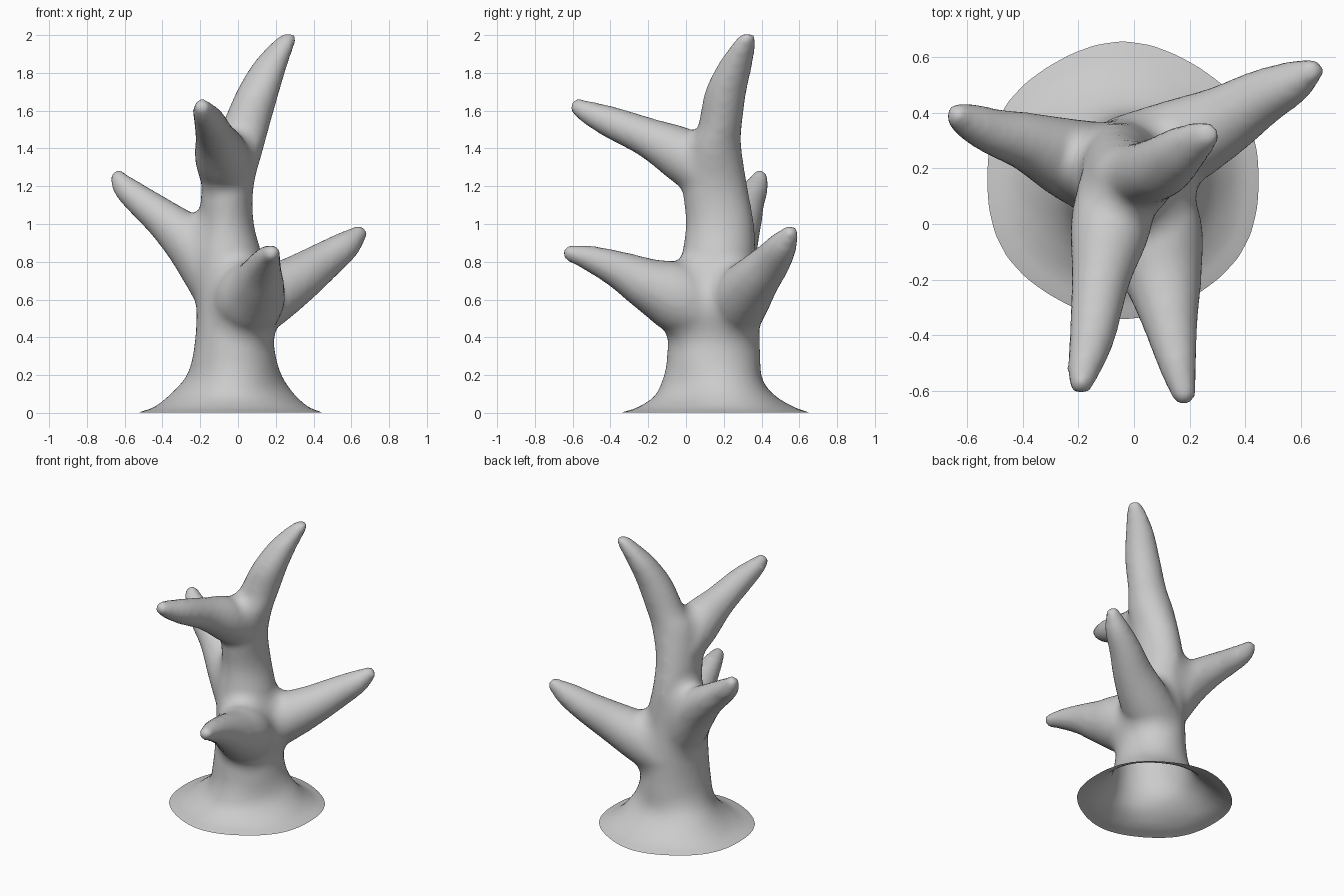
import bpy, bmesh, math
from mathutils import Vector

if "Cube" in bpy.data.objects:
    bpy.data.objects.remove(bpy.data.objects["Cube"])

SIDES = 32

def spline(rows, steps=4):
    """Catmull-Rom interpolation through rows of numbers."""
    out = []
    n = len(rows)
    for i in range(n - 1):
        a, b, c, d = rows[max(i - 1, 0)], rows[i], rows[i + 1], rows[min(i + 2, n - 1)]
        for s in range(steps):
            t = s / steps
            out.append([0.5 * (2 * q + (r - p) * t + (2 * p - 5 * q + 4 * r - w) * t * t
                               + (3 * q - p - 3 * r + w) * t ** 3)
                        for p, q, r, w in zip(a, b, c, d)])
    out.append(list(rows[-1]))
    return out

def loft(bm, rings):
    """Closed skin through rings of points."""
    vs = [[bm.verts.new(p) for p in ring] for ring in rings]
    for lo, hi in zip(vs, vs[1:]):
        for i in range(SIDES):
            j = (i + 1) % SIDES
            bm.faces.new((lo[i], lo[j], hi[j], hi[i]))
    bm.faces.new(vs[0][::-1])
    bm.faces.new(vs[-1])

def trunk(bm, rows):
    rings = []
    for x, y, z, rx, ry in spline(rows):
        w = 0.06 * max(0, 1 - abs(z - 0.14) / 0.14)   # root buttresses
        rim = 0.012 if z < 0.06 else 0                # wavy foot
        ring = []
        for i in range(SIDES):
            a = math.tau * i / SIDES
            k = 1 - w * math.cos(3 * (a + math.pi / 6)) + rim * math.cos(6 * a + 3.1)
            ring.append((x + rx * k * math.cos(a), y + ry * k * math.sin(a), z))
        rings.append(ring)
    loft(bm, rings)

def branch(bm, rows):
    pts = spline(rows)
    rings = []
    for i, (x, y, z, r) in enumerate(pts):
        t = Vector(pts[min(i + 1, len(pts) - 1)][:3]) - Vector(pts[max(i - 1, 0)][:3])
        t.normalize()
        u = t.cross(Vector((0, 0, 1))).normalized()
        v = u.cross(t)
        c = Vector((x, y, z))
        rings.append([c + r * (-u * math.cos(a) + v * math.sin(a))
                      for a in (math.tau * k / SIDES for k in range(SIDES))])
    # rounded tip
    c, r = Vector(pts[-1][:3]), pts[-1][3]
    last = rings[-1]
    for ang in (0.5, 1.0, 1.35):
        rings.append([c + (p - c) * math.cos(ang) + t * r * math.sin(ang) for p in last])
    loft(bm, rings)

def fill_creases(bm, rounds):
    """Relax only the hollow spots, so joints get wide fillets."""
    links = [(v, [e.other_vert(v) for e in v.link_edges]) for v in bm.verts if v.co.z > 0.28]
    for n in range(rounds):
        if n % 5 == 0:
            bm.normal_update()
        moves = []
        for v, near in links:
            d = sum((o.co for o in near), Vector()) / len(near) - v.co
            h = d.dot(v.normal)
            if h > 0:
                moves.append((v, d * 0.6 * min(1, (v.co.z - 0.28) / 0.15)))
        for v, d in moves:
            v.co += d

bm = bmesh.new()

# trunk, flared foot and top branch: x, y, z, rx, ry
trunk(bm, [
    (-.04, .157, -.06, .64, .64), (-.04, .157, 0, .5, .5), (-.035, .165, .03, .415, .41),
    (-.03, .165, .1, .325, .31), (-.02, .15, .2, .25, .258), (-.02, .147, .35, .212, .245),
    (-.02, .152, .55, .2, .237), (-.05, .17, .8, .187, .2), (-.06, .18, 1.0, .144, .18),
    (-.055, .153, 1.2, .138, .172), (-.012, .152, 1.4, .147, .142), (.04, .18, 1.52, .128, .116),
    (.105, .21, 1.7, .114, .11), (.172, .263, 1.85, .092, .09), (.235, .306, 1.95, .066, .062),
    (.262, .322, 1.993, .045, .045), (.268, .326, 2.009, .022, .022)])

# side branches: x, y, z, radius
branches = [
    # front upper
    [(-.05, .17, 1.22, .14), (-.085, -.01, 1.36, .145), (-.12, -.2, 1.457, .106),
     (-.15, -.4, 1.54, .084), (-.18, -.52, 1.592, .062), (-.19, -.568, 1.617, .048)],
    # left
    [(-.06, .18, .66, .18), (-.22, .23, .87, .15), (-.38, .295, 1.015, .108),
     (-.5, .33, 1.11, .086), (-.595, .37, 1.19, .067), (-.632, .39, 1.24, .048)],
    # right rear
    [(0, .22, .52, .18), (.17, .295, .62, .16), (.32, .37, .71, .13),
     (.45, .45, .80, .104), (.57, .51, .885, .079), (.636, .55, .945, .049)],
    # front lower
    [(0, .16, .5, .19), (.065, -.05, .615, .187), (.105, -.2, .68, .142),
     (.13, -.35, .755, .102), (.155, -.5, .815, .071), (.178, -.61, .845, .046)]]
for b in branches:
    branch(bm, b)

me = bpy.data.meshes.new("branching_trunk")
bm.to_mesh(me)
bm.free()
obj = bpy.data.objects.new("branching_trunk", me)
bpy.context.collection.objects.link(obj)

# fuse the parts and soften the skin
fuse = obj.modifiers.new("fuse", 'REMESH')
fuse.mode = 'VOXEL'
fuse.voxel_size = 0.02
soft = obj.modifiers.new("soften", 'SMOOTH')
soft.factor = 0.5
soft.iterations = 8
dg = bpy.context.evaluated_depsgraph_get()
fused = bpy.data.meshes.new_from_object(obj.evaluated_get(dg))
obj.modifiers.clear()

# widen the joints, then open the underside at the ground
bm = bmesh.new()
bm.from_mesh(fused)
fill_creases(bm, 70)
bmesh.ops.bisect_plane(bm, geom=bm.verts[:] + bm.edges[:] + bm.faces[:],
                       plane_co=(0, 0, 0.001), plane_no=(0, 0, 1), clear_inner=True)
for f in bm.faces:
    f.smooth = True
bm.to_mesh(fused)
bm.free()
obj.data = fused
fused.name = "branching_trunk"
